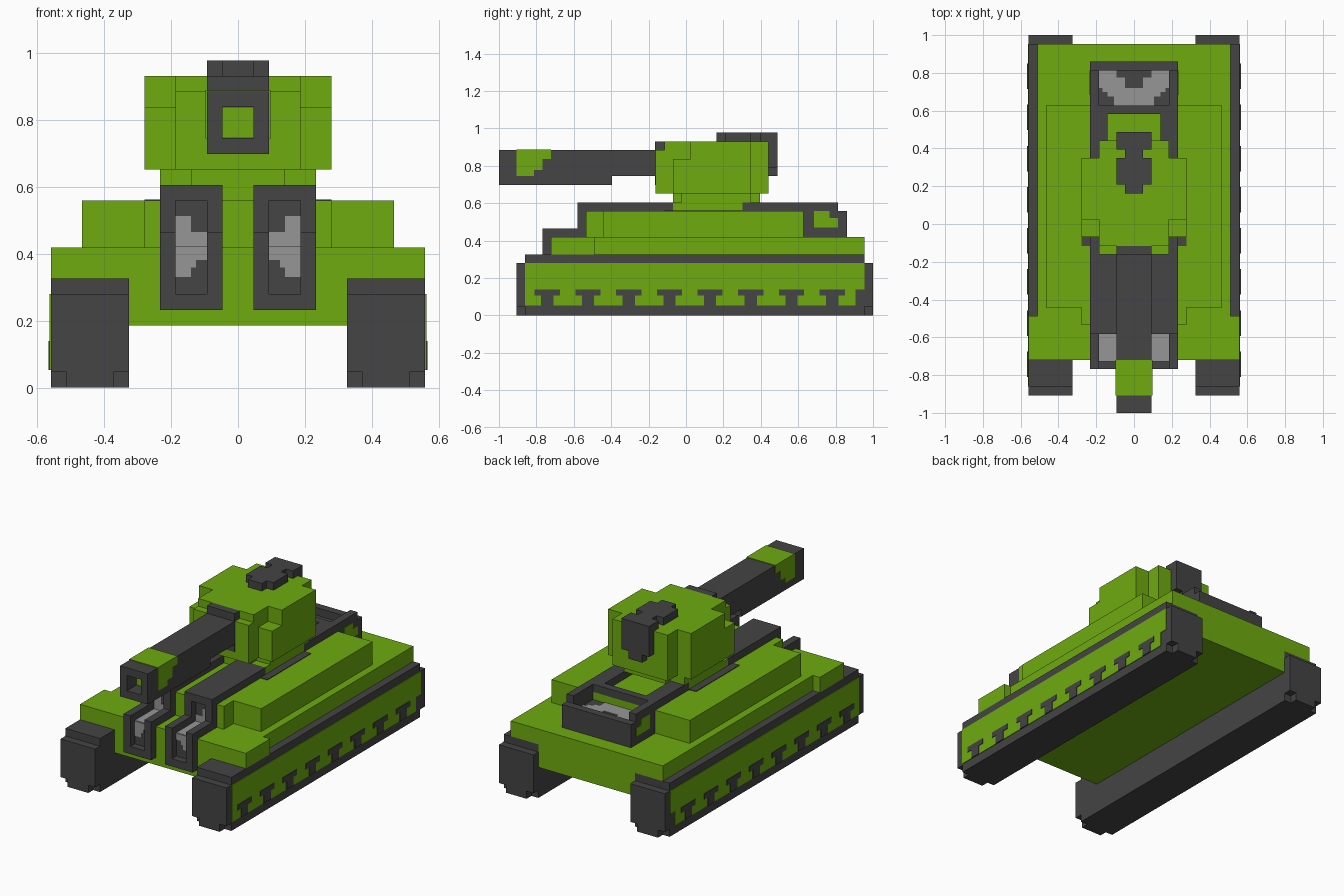
import bpy, bmesh

if "Cube" in bpy.data.objects:
    bpy.data.objects.remove(bpy.data.objects["Cube"])

V = 2 / 43          # block size; x and z count from 0, y counts from the muzzle
T = 0.08            # thickness of painted plates, in blocks


def material(name, rgb):
    m = bpy.data.materials.new(name)
    m.diffuse_color = (*rgb, 1)
    m.use_nodes = True
    m.node_tree.nodes["Principled BSDF"].inputs["Base Color"].default_value = m.diffuse_color
    return m


GREEN = material("army_green", (0.156, 0.407, 0.005))
DARK = material("dark_rubber", (0.058, 0.058, 0.058))
GREY = material("light_grey", (0.305, 0.305, 0.305))


def part(name, mat, boxes, mirror=False):
    """One object from boxes (x0, x1, y0, y1, z0, z1), optionally mirrored in x."""
    bm = bmesh.new()
    for b in boxes:
        sides = [b]
        if mirror:
            sides.append((-b[1], -b[0]) + tuple(b[2:]))
        for x0, x1, y0, y1, z0, z1 in sides:
            vs = bmesh.ops.create_cube(bm, size=1)["verts"]
            for v in vs:
                v.co.x = (x1 if v.co.x > 0 else x0) * V
                v.co.y = ((y1 if v.co.y > 0 else y0) - 21.5) * V
                v.co.z = (z1 if v.co.z > 0 else z0) * V
    me = bpy.data.meshes.new(name)
    bm.to_mesh(me)
    bm.free()
    me.materials.append(mat)
    ob = bpy.data.objects.new(name, me)
    bpy.context.collection.objects.link(ob)
    return ob


# Tracks: body, stepped top, bottom row with missing corner blocks
part("tracks", DARK, [
    (7, 12, 2, 43, 1, 6), (7, 12, 3, 42, 6, 7),
    (7, 12, 3, 42, 0, 1), (8, 11, 2, 3, 0, 1), (8, 11, 42, 43, 0, 1)], True)

# Painted green track sides with dark T-shaped links
part("track_side_panels", GREEN, [
    (12, 12 + T, 3, 41, 1.15, 6), (12, 12 + T, 41, 42, 3, 6)], True)
links = []
for i in range(8):
    y = 4.1 + 4.68 * i
    links += [(12, 12 + 2 * T, y, y + 2.9, 2.3, 3),
              (12, 12 + 2 * T, y + 0.75, y + 2.15, 1.15, 2.3)]
part("track_links", DARK, links, True)

# Hull: belly, deck with wide front fenders, upper deck
part("hull", GREEN, [
    (-7, 7, 6, 42, 4, 7), (-12, 12, 6, 11, 7, 9), (-11, 11, 11, 42, 7, 9)])
part("upper_deck", GREEN, [(-6, 6, 10, 12, 9, 12), (-10, 10, 12, 35, 9, 12)])

# Front vents: stepped side walls, bottom rail, bars running back to the turret
walls = []
for x in (1, 4):
    walls += [(x, x + 1, 5, 6, 5, 10), (x, x + 1, 6, 9, 9, 10), (x, x + 1, 9, 10, 9, 12)]
part("front_vent_frames", DARK,
     walls + [(2, 4, 5, 6, 5, 6), (1, 5, 9, 20, 12, 13)], True)
part("front_vent_liners", DARK, [
    (2, 4, 6 - T, 6, 6, 9), (2, 4, 10 - T, 10, 9, 12)], True)
g = 2 * T
part("front_vent_grilles", GREY, [
    (2, 4, 6 - T, 9.95, 9, 9 + T),
    (3, 4, 6 - g, 6, 7.1, 9), (2, 3, 6 - g, 6, 8.2, 9),
    (3, 4, 10 - g, 10, 9, 11), (2, 3, 10 - g, 10, 9, 10),
    (2.7, 3, 6 - g, 6, 7.7, 8.2)], True)

# Rear engine tray: bars, crossbar, basin with grille
part("rear_tray_frame", DARK, [
    (3, 5, 28, 35, 12, 13), (4, 5, 35, 39, 11, 13),
    (0, 3, 34, 35, 12, 13), (0, 5, 35, 40, 9, 11), (0, 5, 39, 40, 11, 12)], True)
part("rear_grille", GREY, [
    (1, 4, 37, 38.2, 11, 11 + T), (2, 4, 38.2, 39, 11, 11 + T),
    (0, 3, 36, 37, 11, 11 + T), (0, 2.3, 35, 36, 11, 11 + T),
    (3, 3.6, 36.5, 37, 11, 11 + T)], True)
part("rear_tray_side_patches", GREEN, [
    (5, 5 + T, 36.2, 38, 10.1, 12), (5, 5 + T, 38, 39, 10.1, 11.2)], True)

# Turret: ring on the deck, neck, stepped body
part("turret_ring", DARK, [(5, 6, 19, 28, 12, 12 + T)], True)
part("turret_neck", GREEN, [
    (-5, 5, 20, 28, 12, 13), (-5, 5, 21, 29, 13, 14), (-3, 3, 20, 30, 13, 14)])
part("turret_body", GREEN, [
    (-4, 4, 18, 19, 14, 19), (-4, 4, 19, 31, 14, 20),
    (-6, 6, 22, 29, 14, 20), (-6, 6, 20, 22, 14, 18)])

# Hatch on the turret roof, hanging over the back
part("hatch", DARK, [
    (-1, 1, 25, 26, 20, 21), (-2, 2, 26, 29, 20, 21), (-1, 1, 29, 30, 20, 21),
    (-2, 2, 30, 32, 20, 21), (-2, 2, 31, 32, 17, 20), (-1, 1, 31, 32, 16, 17)])

# Gun: barrel, hollow muzzle frame, cap at the turret
part("gun_barrel", DARK, [
    (-2, 2, 2, 13, 15, 19), (-2, 2, 13, 18, 16, 19),
    (-2, -1, 0, 2, 15, 19), (1, 2, 0, 2, 15, 19),
    (-1, 1, 0, 2, 15, 16), (-1, 1, 0, 2, 18, 19)])
part("gun_mount_cap", DARK, [
    (-2, 2, 17.95, 19, 19, 20), (-2, 2, 17.95, 18, 15, 19)])
part("muzzle_bore", GREEN, [(-0.98, 0.98, 2 - T, 2, 16.05, 17.98)])

# Green band painted on top and sides of the barrel
part("gun_band", GREEN, [
    (0, 2 + T, 2, 6, 19, 19 + T), (2, 2 + T, 2, 4, 16, 19),
    (2, 2 + T, 4, 5, 16.7, 19), (2, 2 + T, 5, 6, 18, 19)], True)
